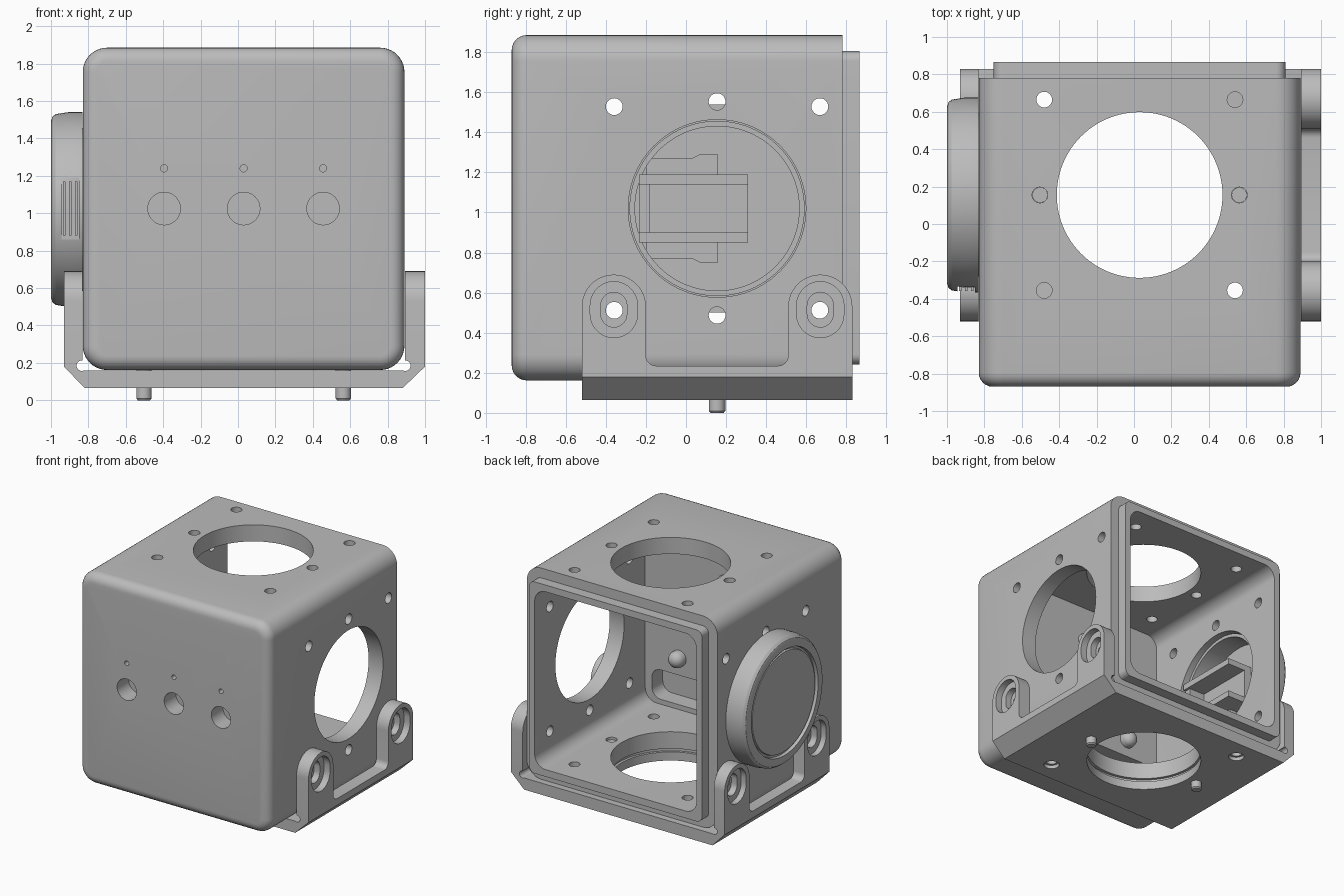
import bpy, bmesh, math

cube = bpy.data.objects.get("Cube")
if cube:
    bpy.data.objects.remove(cube, do_unlink=True)

grey = bpy.data.materials.new("plain_grey")
grey.use_nodes = True
grey.diffuse_color = (0.5, 0.5, 0.5, 1)
grey.node_tree.nodes["Principled BSDF"].inputs["Base Color"].default_value = (0.5, 0.5, 0.5, 1)

CX, CY, CZ = 0.03, 0.155, 1.02   # centres of the port holes
PORT = 0.443


def arc(u, v, r, start, end, n=10):
    return [(u + r * math.cos(math.radians(start + (end - start) * i / n)),
             v + r * math.sin(math.radians(start + (end - start) * i / n))) for i in range(n + 1)]


def circle(u, v, r, n=64):
    return arc(u, v, r, 0, 360, n)[:-1]


def rounded(u0, u1, v0, v1, r):
    return (arc(u1 - r, v1 - r, r, 0, 90) + arc(u0 + r, v1 - r, r, 90, 180)
            + arc(u0 + r, v0 + r, r, 180, 270) + arc(u1 - r, v0 + r, r, 270, 360))


def loft(name, axis, rings):
    """Skin a list of (position along axis, outline) into a closed solid."""
    place = {"x": lambda a, u, v: (a, u, v),
             "y": lambda a, u, v: (u, a, v),
             "z": lambda a, u, v: (u, v, a)}[axis]
    bm = bmesh.new()
    loops = [[bm.verts.new(place(a, u, v)) for u, v in pts] for a, pts in rings]
    for low, high in zip(loops, loops[1:]):
        for i in range(len(low)):
            j = (i + 1) % len(low)
            bm.faces.new((low[i], low[j], high[j], high[i]))
    bm.faces.new(loops[0])
    bm.faces.new(loops[-1])
    bmesh.ops.recalc_face_normals(bm, faces=bm.faces)
    mesh = bpy.data.meshes.new(name)
    bm.to_mesh(mesh)
    bm.free()
    mesh.materials.append(grey)
    obj = bpy.data.objects.new(name, mesh)
    bpy.context.collection.objects.link(obj)
    return obj


def prism(name, axis, pts, a, b):
    return loft(name, axis, [(a, pts), (b, pts)])


def block(name, x0, x1, y0, y1, z0, z1):
    return prism(name, "z", [(x0, y0), (x1, y0), (x1, y1), (x0, y1)], z0, z1)


def select(obj):
    bpy.ops.object.select_all(action="DESELECT")
    obj.select_set(True)
    bpy.context.view_layer.objects.active = obj


def carve(obj, cutter, operation="DIFFERENCE"):
    select(obj)
    mod = obj.modifiers.new("carve", "BOOLEAN")
    mod.operation, mod.solver, mod.object = operation, "EXACT", cutter
    bpy.ops.object.modifier_apply(modifier=mod.name)
    bpy.data.objects.remove(cutter, do_unlink=True)


def drill(obj, axis, u, v, r, a, b, n=24):
    carve(obj, prism("cutter", axis, circle(u, v, r, n), a, b))


# Housing shell: rounded front edge, square rear shoulder, raised rear lip
def shell(inset):
    return rounded(-0.83 + inset, 0.89 - inset, 0.162 + inset, 1.885 - inset, 0.13 - inset)


FILLET = 0.075
front = [(-0.87 + FILLET * (1 - math.sin(t)), shell(FILLET * (1 - math.cos(t))))
         for t in [math.radians(90 - 15 * i) for i in range(7)]]
housing = loft("housing", "y", front + [(0.78, shell(0)), (0.78, shell(0.08)), (0.865, shell(0.08))])
carve(housing, prism("cutter", "y", rounded(-0.7, 0.76, 0.3, 1.75, 0.1), -0.56, 1))
carve(housing, prism("cutter", "y", rounded(-0.62, 0.7, 0.34, 0.58, 0.08), -0.7, -0.5))

# Port holes on the sides, top and bottom, each ringed by six screw holes
drill(housing, "z", CX, CY, PORT, 0, 2, 96)
drill(housing, "x", CY, CZ, PORT, -1.1, 1.1, 96)
for side in (-1, 1):
    drill(housing, "z", CX + side * 0.533, CY, 0.042, 0, 2)
    drill(housing, "x", CY, CZ + side * 0.533, 0.042, -1.1, 1.1)
    for other in (-1, 1):
        drill(housing, "z", CX + side * 0.51, CY + other * 0.51, 0.042, 0, 2)
        drill(housing, "x", CY + other * 0.513, CZ + side * 0.508, 0.042, -1.1, 1.1)

# Blind control holes and indicator holes on the front
for step in (-1, 0, 1):
    x = CX + step * 0.425
    drill(housing, "y", x, 1.025, 0.087, -1, -0.72, 40)
    drill(housing, "y", x, 1.24, 0.019, -1, -0.8)

# Domed studs on the inner front wall
for name, x, z in (("left_stud", 0.455, 0.72), ("right_stud", -0.395, 0.72), ("top_stud", 0.03, 1.45)):
    rings = [(-0.58, circle(x, z, 0.065, 24))]
    for i in range(6):
        t = math.radians(i * 16)
        rings.append((-0.53 + 0.06 * math.sin(t), circle(x, z, 0.065 * math.cos(t), 24)))
    loft(name, "y", rings)

# Mounting bracket: chamfered U section trimmed to a side outline with ears
section = [(-0.82, 0.065), (0.88, 0.065), (1, 0.18), (1, 0.8), (0.892, 0.8), (0.892, 0.16),
           (-0.832, 0.16), (-0.832, 0.8), (-0.93, 0.8), (-0.93, 0.18)]
bracket = prism("mounting_bracket", "y", section, -0.6, 0.9)
EAR, EAR_Z, EAR_R = 0.515, 0.53, 0.16
gap = EAR - EAR_R
outline = ([(CY - EAR - EAR_R, 0), (CY + EAR + EAR_R, 0)]
           + arc(CY + EAR, EAR_Z, EAR_R, 0, 180, 24)
           + arc(CY + gap - 0.05, 0.285, 0.05, 0, -90, 6)
           + arc(CY - gap + 0.05, 0.285, 0.05, 270, 180, 6)
           + arc(CY - EAR, EAR_Z, EAR_R, 0, 180, 24))
carve(bracket, prism("cutter", "x", outline, -1.2, 1.2), "INTERSECT")

# Stepped slots in the ears, and relief grooves in the inside corners
def slot(y, r, half):
    return arc(y, 0.515 + half, r, 0, 180, 14) + arc(y, 0.515 - half, r, 180, 360, 14)


for y in (CY - EAR, CY + EAR):
    carve(bracket, prism("cutter", "x", slot(y, 0.065, 0.022), -1.2, 1.2))
    for a, b in ((-1.2, -0.885), (0.945, 1.2)):
        carve(bracket, prism("cutter", "x", slot(y, 0.118, 0.022), a, b))
for x in (-0.835, 0.895):
    drill(bracket, "y", x, 0.185, 0.028, -1, 1)

# Base port with an inner groove, and two countersunk screw holes
drill(bracket, "z", CX, CY, PORT, 0, 0.3, 96)
drill(bracket, "z", CX, CY, PORT + 0.02, 0.135, 0.3, 96)
for side in (-1, 1):
    x, y = CX + side * 0.51, CY - side * 0.51
    drill(bracket, "z", x, y, 0.042, 0, 0.3)
    drill(bracket, "z", x, y, 0.06, 0, 0.095)

# Locating pins under the base
pins = []
for name, x in (("left_pin", CX + 0.533), ("right_pin", CX - 0.533)):
    pins.append(loft(name, "z", [(0, circle(x, CY, 0.033, 32)), (0.01, circle(x, CY, 0.041, 32)),
                                 (0.28, circle(x, CY, 0.041, 32))]))

# Side cap: a shallow cup with a face groove, plugged into the right port
profile = [(0.001, -0.93), (0.41, -0.93), (0.41, -0.75), (0.437, -0.75), (0.437, -0.832),
           (0.52, -0.832), (0.52, -0.91), (0.51, -0.975), (0.495, -0.993), (0.47, -1),
           (0.43, -1), (0.425, -0.975), (0.41, -0.975), (0.405, -0.99), (0.001, -0.99)]
cap = loft("side_cap", "x", [(x, circle(CY, CZ, r, 96)) for r, x in profile])
carve(cap, block("cutter", -0.945, -0.85, -0.5, -0.333, 0.86, 1.19))
for i in range(3):
    x = -0.935 + i * 0.032
    block("grip_rib", x, x + 0.014, -0.357, -0.32, 0.88, 1.17)

# Latch channel and its hooks on the inner face of the cap
block("latch_floor", -0.94, -0.86, -0.235, 0.31, 0.9, 1.14)
block("latch_end", -0.94, -0.72, -0.235, -0.18, 0.9, 1.14)
for side in (-1, 1):
    edges = sorted((CZ + side * 0.12, CZ + side * 0.17))
    block("latch_rail", -0.94, -0.7, -0.235, 0.31, *edges)
    hook = [(-0.2, 0.17), (0.16, 0.17), (0.16, 0.27), (0.07, 0.27), (0.03, 0.25), (-0.2, 0.25)]
    prism("latch_hook", "x", [(y, CZ + side * z) for y, z in hook], -0.94, -0.84)

# Smooth the curved surfaces while keeping crisp edges
for obj in list(bpy.context.collection.objects):
    if obj.type == "MESH" and grey.name in obj.data.materials:
        select(obj)
        bpy.ops.object.shade_smooth_by_angle(angle=math.radians(30))
